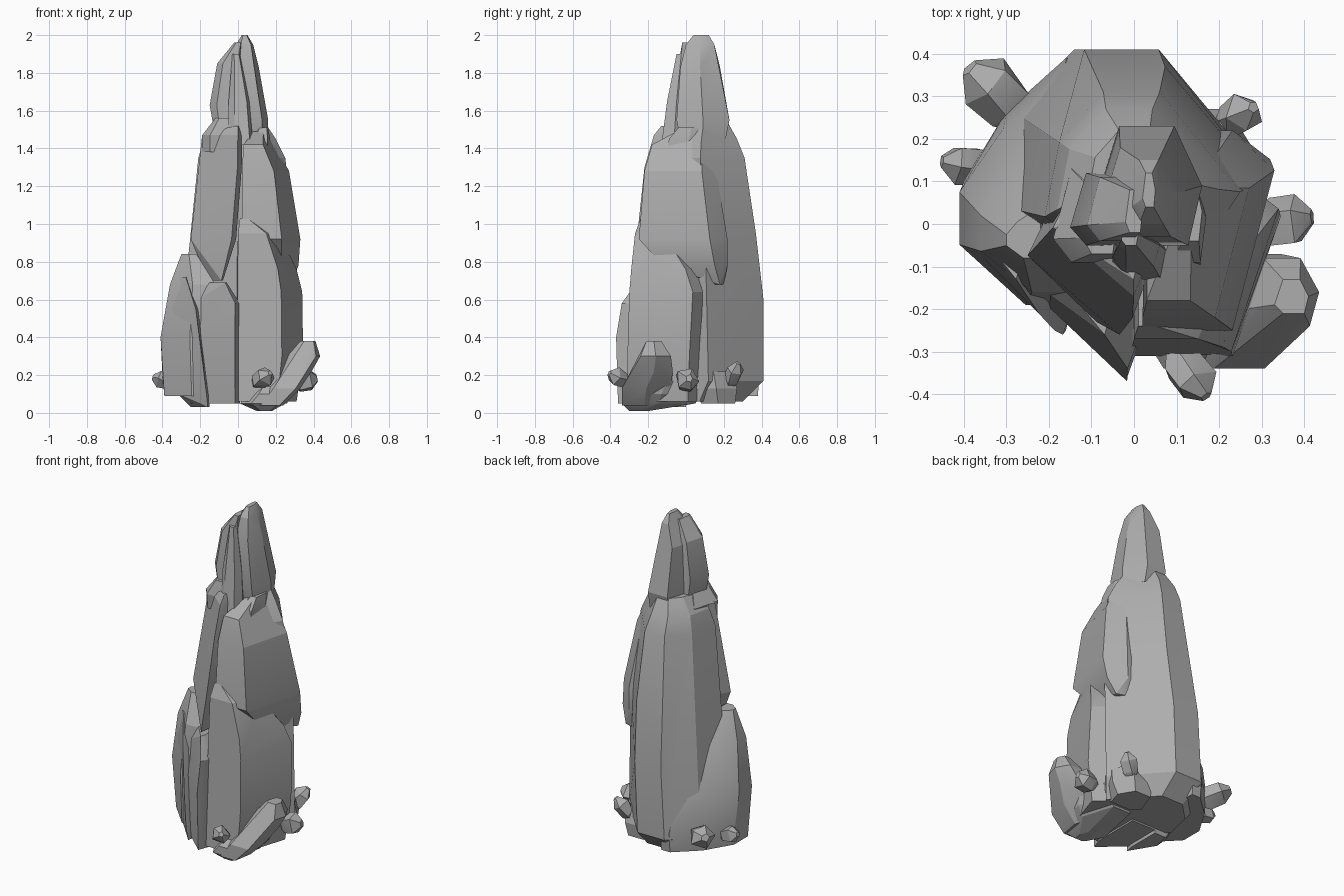
import bpy
import bmesh
import math
import random
from mathutils import Vector, Matrix

default_cube = bpy.data.objects.get("Cube")
if default_cube:
    bpy.data.objects.remove(default_cube, do_unlink=True)

# One grey stone colour for everything
STONE = (0.42, 0.42, 0.42, 1)
stone = bpy.data.materials.new("grey_stone")
stone.use_nodes = True
stone.diffuse_color = STONE
stone.node_tree.nodes["Principled BSDF"].inputs["Base Color"].default_value = STONE


def hull_object(name, points):
    """Wrap the points in a faceted convex skin and shade it."""
    bm = bmesh.new()
    for point in points:
        bm.verts.new(point)
    result = bmesh.ops.convex_hull(bm, input=bm.verts)
    leftovers = set(result["geom_interior"] + result["geom_unused"])
    loose = [v for v in leftovers if isinstance(v, bmesh.types.BMVert)]
    bmesh.ops.delete(bm, geom=loose, context="VERTS")
    bmesh.ops.dissolve_limit(bm, angle_limit=math.radians(6),
                             verts=bm.verts, edges=bm.edges)
    bmesh.ops.recalc_face_normals(bm, faces=bm.faces)
    mesh = bpy.data.meshes.new(name)
    bm.to_mesh(mesh)
    bm.free()
    mesh.materials.append(stone)
    rock = bpy.data.objects.new(name, mesh)
    bpy.context.collection.objects.link(rock)
    bpy.ops.object.select_all(action="DESELECT")
    rock.select_set(True)
    bpy.context.view_layer.objects.active = rock
    bpy.ops.object.shade_smooth_by_angle(angle=math.radians(18))
    return rock


def slab(name, outline, levels):
    """Fit a plan outline into a box (z, x_min, x_max, y_min, y_max) per level."""
    xs, ys = zip(*outline)
    points = []
    for z, x_min, x_max, y_min, y_max in levels:
        for x, y in outline:
            u = (x - min(xs)) / (max(xs) - min(xs))
            v = (y - min(ys)) / (max(ys) - min(ys))
            points.append(Vector((x_min + u * (x_max - x_min),
                                  y_min + v * (y_max - y_min), z)))
    return hull_object(name, points)


def pebble(name, centre, axis, length, radius, seed):
    """Stubby crystal: an uneven prism with a blunt point at each end."""
    rng = random.Random(seed)
    turn = Vector(axis).to_track_quat("Z", "Y").to_matrix().to_4x4()
    place = Matrix.Translation(centre) @ turn
    points = []
    for height, width in ((-1, .35), (-.4, .9), (.45, 1), (1, .3)):
        for side in range(5):
            a = math.tau * side / 5 + rng.uniform(-.2, .2)
            r = radius * width * rng.uniform(.85, 1.1)
            points.append(place @ Vector((r * math.cos(a), r * math.sin(a),
                                          height * length / 2)))
    return hull_object(name, points)


# Plan outlines, anticlockwise; only their proportions matter
BACK = [(-4, 0), (-1, -2), (2, -2), (4, 1), (2.5, 3), (.7, 5), (-1.6, 5), (-3.4, 3)]
LEFT = [(-4, -.4), (-2.5, -2), (-1, -2), (-1, 4), (-1.6, 4), (-3, 2.7), (-4, 1)]
FRONT = [(-3, 0), (.6, -3), (1, -2), (1, 2), (-2, 2)]
CORNER = [(-1, -3), (2, -3), (3.4, 1), (2, 2), (-1, 2)]
BLOCK = [(-2, -1), (-1, -2), (1.5, -2), (2, 0), (1, 2), (-1, 2)]

# Tall slabs around the core
slab("back_spire", BACK, [
    (.06, -.25, .26, -.1, .3), (.17, -.33, .3, -.1, .41),
    (.6, -.3, .31, -.1, .41), (.95, -.25, .3, -.1, .37),
    (1.35, -.21, .25, -.1, .31), (1.45, -.18, .2, -.06, .27),
    (1.54, -.11, .14, 0, .22)])
slab("left_slab", LEFT, [
    (.09, -.39, -.1, -.19, .38), (.2, -.4, -.1, -.19, .39),
    (.4, -.41, -.1, -.19, .34), (.68, -.36, -.12, -.16, .2),
    (.84, -.3, -.22, -.08, .03)])
slab("left_front_slab", FRONT, [
    (.03, -.25, -.15, -.25, 0), (.1, -.32, -.15, -.26, 0),
    (.3, -.34, -.17, -.25, 0), (.55, -.35, -.21, -.21, 0),
    (.72, -.34, -.27, -.13, 0)])
slab("front_left_slab", FRONT, [
    (.05, -.25, .01, -.36, 0), (.4, -.25, .01, -.37, 0),
    (.58, -.24, .01, -.34, 0), (.69, -.15, -.06, -.26, -.1)])
slab("front_right_slab", CORNER, [
    (.06, -.01, .31, -.31, .09), (.3, -.01, .345, -.31, .1),
    (.64, -.01, .34, -.3, .12), (.76, 0, .31, -.29, .07),
    (.95, 0, .22, -.27, -.08), (1.03, .01, .07, -.24, -.1)])
slab("middle_left_slab", FRONT, [
    (.7, -.16, -.08, -.23, 0), (.92, -.25, -.01, -.26, .05),
    (1.3, -.21, .02, -.22, .1), (1.47, -.19, .02, -.17, .1),
    (1.52, -.1, .01, -.13, .1)])
slab("middle_right_slab", CORNER, [
    (.68, .08, .28, .1, .2), (.78, .03, .32, -.12, .22),
    (.92, .02, .33, -.25, .22), (1.28, .02, .27, -.22, .16),
    (1.42, .03, .18, -.18, .14), (1.49, .08, .16, -.05, .12)])

# Pointed crown
slab("crown", BLOCK, [
    (1.45, -.09, .16, -.03, .21), (1.55, -.1, .16, -.05, .23),
    (1.83, -.08, .11, -.03, .18), (1.95, -.01, .08, 0, .15),
    (2, .02, .05, .04, .12)])
slab("crown_left", BLOCK, [
    (1.46, -.12, 0, -.05, .12), (1.63, -.15, 0, -.05, .12),
    (1.85, -.11, .01, -.04, .11), (1.96, -.02, .02, -.02, .08)])
slab("crown_front_splinter", BLOCK, [
    (1.42, -.05, .08, -.13, 0), (1.65, -.05, .06, -.1, 0),
    (1.75, -.04, .04, -.08, 0), (1.9, -.03, .01, -.05, 0)])
slab("crown_left_ledge", BLOCK, [
    (1.38, -.19, -.02, -.08, .12), (1.47, -.19, -.02, -.09, .13),
    (1.56, -.12, -.04, -.07, .08)])
slab("crown_right_ledge", BLOCK, [
    (1.38, .05, .17, -.1, .12), (1.45, .06, .17, -.09, .12),
    (1.51, .1, .16, -.04, .1)])

# Low rubble at the foot
slab("foot_wedge", BLOCK, [
    (.01, .1, .18, -.3, -.2), (.05, .01, .25, -.34, .05),
    (.1, .05, .29, -.34, .08), (.17, .1, .31, -.28, .08)])
slab("foot_boulder", BLOCK, [
    (.04, .08, .24, -.34, -.1), (.13, .14, .33, -.34, -.08),
    (.22, .2, .39, -.27, -.07), (.3, .26, .435, -.24, -.08),
    (.38, .33, .41, -.21, -.13)])
slab("rear_foot_block", BLOCK, [
    (.05, .05, .26, .08, .26), (.13, .02, .29, .05, .27),
    (.22, .05, .28, .05, .24)])

for spec in (
        ("front_pebble", (.13, -.35, .18), (.5, -.7, .4), .15, .055, 1),
        ("right_pebble", (.35, .01, .17), (1, .1, .2), .14, .068, 2),
        ("rear_right_pebble", (.24, .25, .2), (.5, .3, .8), .16, .05, 4),
        ("rear_left_pebble", (-.32, .3, .2), (-.6, .6, .3), .2, .075, 5),
        ("left_pebble", (-.39, .14, .17), (-1, .1, .3), .13, .05, 6)):
    pebble(*spec)
